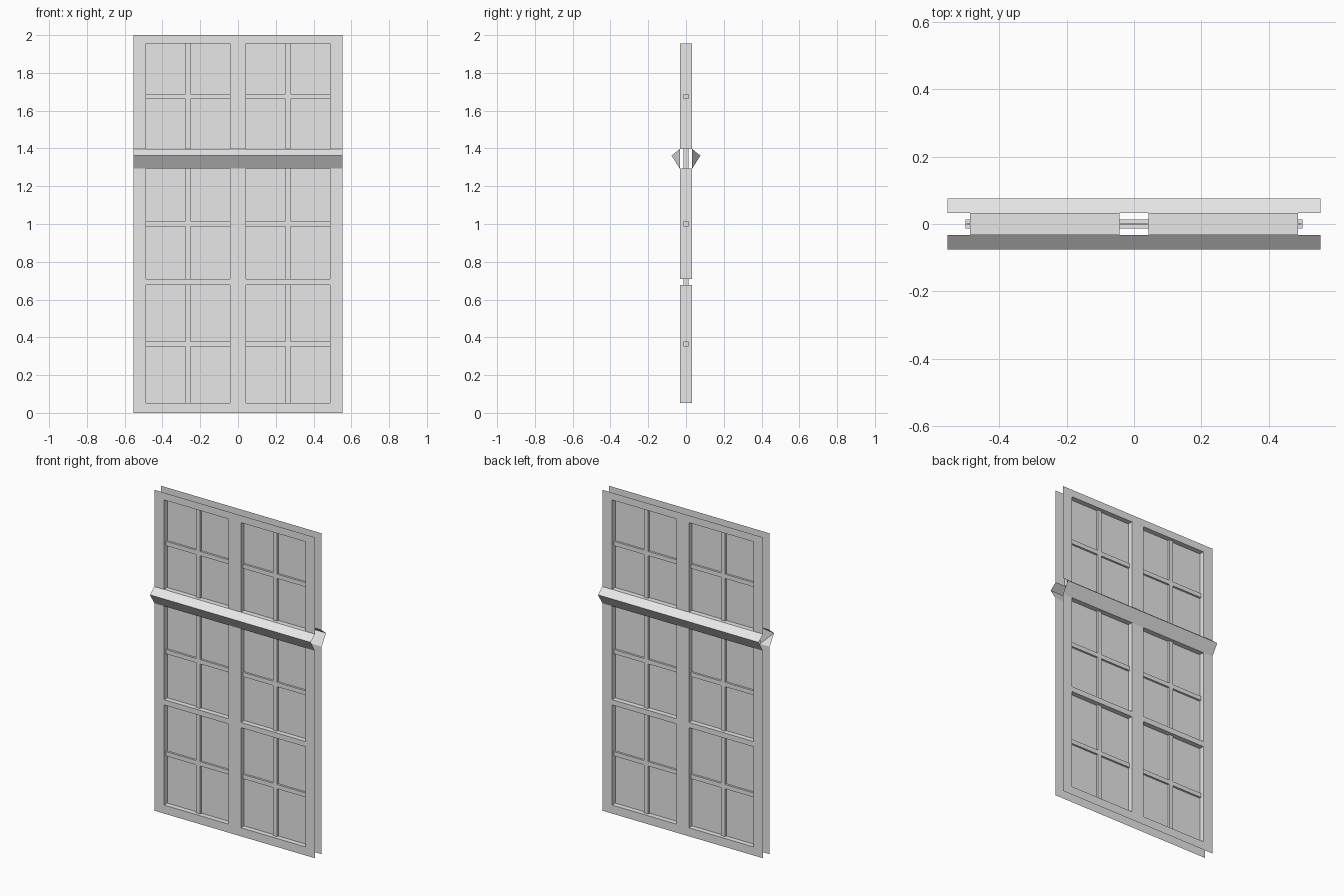
import bpy, bmesh

if "Cube" in bpy.data.objects:
    bpy.data.objects.remove(bpy.data.objects["Cube"])

mat = bpy.data.materials.new("pale_grey")
mat.diffuse_color = (0.8, 0.8, 0.8, 1)
mat.use_nodes = True
mat.node_tree.nodes["Principled BSDF"].inputs["Base Color"].default_value = mat.diffuse_color

XS = [-0.554, -0.487, -0.043, 0.043, 0.487, 0.554]
ZS = [0, 0.053, 0.677, 0.71, 1.293, 1.397, 1.955, 2]
HOLE_COLS, HOLE_ROWS, BAR_ROW = (1, 3), (1, 3, 5), 4
D = 0.033            # half depth of the frame
PEAK_Y, PEAK_Z = 0.076, 1.362
M = 0.0135           # half thickness of the glazing bars


def make(name, bm, weld=True):
    if weld:
        bmesh.ops.remove_doubles(bm, verts=bm.verts, dist=1e-5)
    me = bpy.data.meshes.new(name)
    bm.to_mesh(me)
    bm.free()
    me.materials.append(mat)
    ob = bpy.data.objects.new(name, me)
    bpy.context.collection.objects.link(ob)
    return ob


def face(bm, pts):
    bm.faces.new([bm.verts.new(p) for p in pts])


def both_sides(bm):
    """Mirror everything across y = 0 with flipped winding."""
    for f in list(bm.faces):
        face(bm, [(v.co.x, -v.co.y, v.co.z) for v in reversed(f.verts)])


def box(bm, x0, x1, y0, y1, z0, z1):
    r = bmesh.ops.create_cube(bm, size=1)
    for v in r["verts"]:
        v.co.x = x1 if v.co.x > 0 else x0
        v.co.y = y1 if v.co.y > 0 else y0
        v.co.z = z1 if v.co.z > 0 else z0


# Front and back frame sheets, open at the outer edges
bm = bmesh.new()
for i in range(5):
    for j in range(7):
        if j == BAR_ROW or (i in HOLE_COLS and j in HOLE_ROWS):
            continue
        a, b, c, d = XS[i], XS[i + 1], ZS[j], ZS[j + 1]
        face(bm, [(a, -D, c), (b, -D, c), (b, -D, d), (a, -D, d)])
both_sides(bm)
make("frame_sheets", bm)

# Linings of the six openings
bm = bmesh.new()
for i in HOLE_COLS:
    for j in HOLE_ROWS:
        a, b, c, d = XS[i], XS[i + 1], ZS[j], ZS[j + 1]
        loop = [(a, c), (b, c), (b, d), (a, d)]
        for k in range(4):
            (x0, z0), (x1, z1) = loop[k], loop[(k + 1) % 4]
            face(bm, [(x0, -D, z0), (x1, -D, z1), (x1, D, z1), (x0, D, z0)])
make("opening_linings", bm)

# Projecting transom: two slopes per side, one folded-in end
bm = bmesh.new()
l, r, lo, hi = XS[0], XS[-1], ZS[BAR_ROW], ZS[BAR_ROW + 1]
for (y0, z0), (y1, z1) in (((-D, lo), (-PEAK_Y, PEAK_Z)), ((-PEAK_Y, PEAK_Z), (-D, hi))):
    face(bm, [(l, y0, z0), (r, y0, z0), (r, y1, z1), (l, y1, z1)])
face(bm, [(l, -PEAK_Y, PEAK_Z), (XS[1], -D, hi), (XS[1], -D, lo)])
both_sides(bm)
make("transom", bm)

# Glass sheet in the middle of the frame
bm = bmesh.new()
box(bm, -0.498, 0.498, -0.001, 0.001, ZS[1], ZS[-2])
make("glass", bm, False)

# Glazing bars crossing the middle of every pane
bm = bmesh.new()
for i in HOLE_COLS:
    x = (XS[i] + XS[i + 1]) / 2
    box(bm, x - M, x + M, -M, M, ZS[1], ZS[-2])
for j in HOLE_ROWS:
    z = (ZS[j] + ZS[j + 1]) / 2
    box(bm, -0.5, 0.5, -M, M, z - M, z + M)
make("glazing_bars", bm, False)
